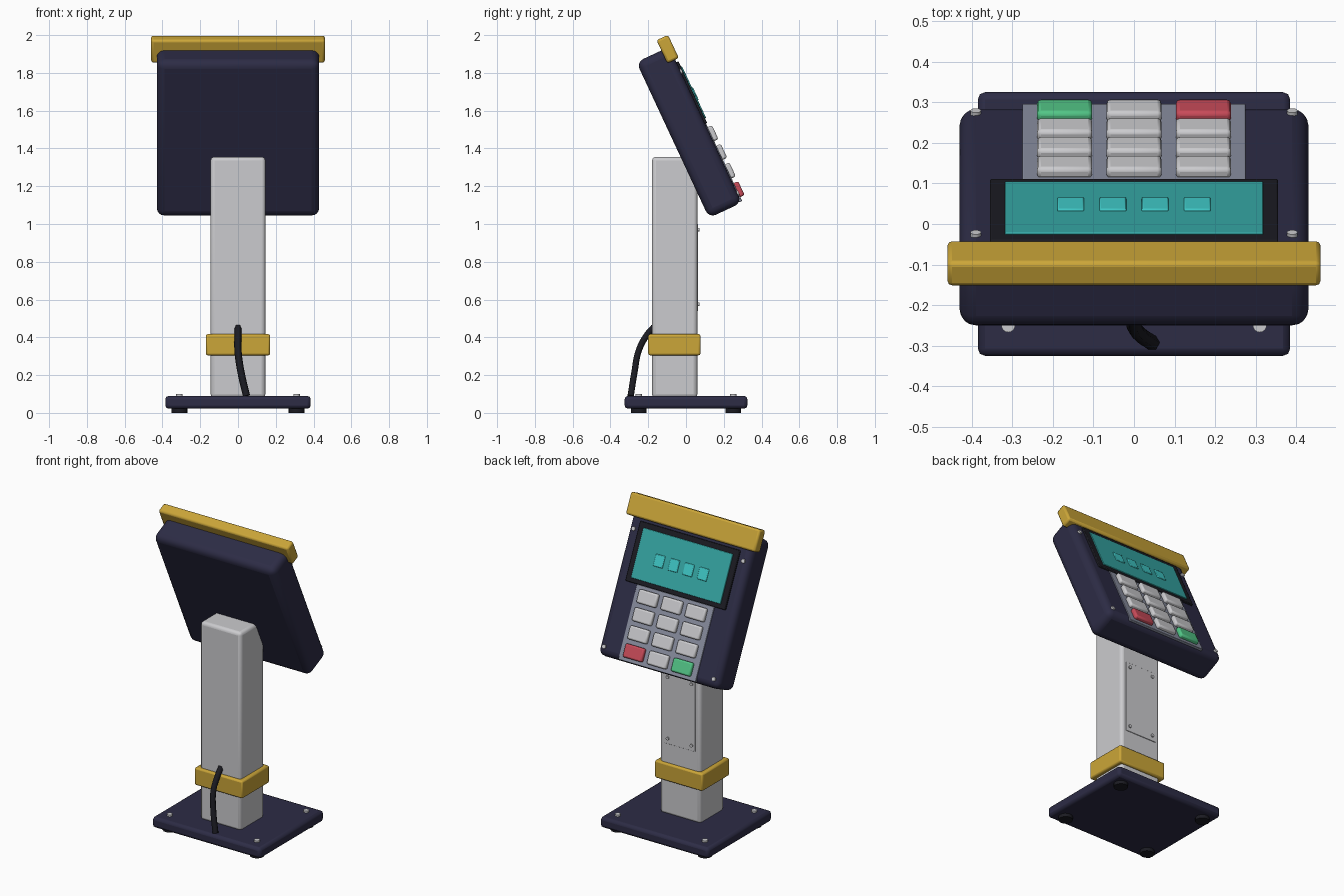
import bpy, math
from mathutils import Matrix, Vector

if "Cube" in bpy.data.objects:
    bpy.data.objects.remove(bpy.data.objects["Cube"])


def material(name, rgb):
    m = bpy.data.materials.new(name)
    m.diffuse_color = (*rgb, 1)
    m.use_nodes = True
    m.node_tree.nodes["Principled BSDF"].inputs["Base Color"].default_value = m.diffuse_color
    return m


NAVY = material("navy", (0.026, 0.025, 0.06))
GREY = material("light grey", (0.6, 0.6, 0.62))
GOLD = material("gold", (0.60, 0.38, 0.04))
TEAL = material("teal", (0.035, 0.38, 0.37))
AQUA = material("aqua", (0.05, 0.58, 0.57))
SLATE = material("slate grey", (0.25, 0.27, 0.35))
GREEN = material("green", (0.085, 0.56, 0.24))
RED = material("red", (0.58, 0.07, 0.10))
BLACK = material("black", (0.011, 0.011, 0.016))

# Tilted head frame: local y points out of the screen, local z up along it
HEAD = Matrix.Translation((0, 0.0165, 1.485)) @ Matrix.Rotation(math.radians(25), 4, 'X')
WORLD = Matrix.Identity(4)


def finish(name, mat, frame, bevel=0, segments=2):
    o = bpy.context.object
    o.name = name
    o.data.materials.append(mat)
    if bevel:
        b = o.modifiers.new("bevel", 'BEVEL')
        b.width = bevel
        b.segments = segments
    bpy.ops.object.shade_smooth_by_angle(angle=math.radians(35))
    o.matrix_world = frame
    return o


def box(name, mat, x, y, z, bevel=0, frame=WORLD, segments=2):
    """Box from (min, max) ranges inside a frame."""
    bpy.ops.mesh.primitive_cube_add(size=1)
    size = [r[1] - r[0] for r in (x, y, z)]
    mid = [(r[1] + r[0]) / 2 for r in (x, y, z)]
    bpy.context.object.data.transform(Matrix.Translation(mid) @ Matrix.Diagonal((*size, 1)))
    return finish(name, mat, frame, bevel, segments)


def disc(name, mat, centre, radius, depth, axis='Z', frame=WORLD):
    bpy.ops.mesh.primitive_cylinder_add(vertices=16, radius=radius, depth=depth)
    turn = Matrix.Rotation(math.radians(90), 4, 'X') if axis == 'Y' else WORLD
    bpy.context.object.data.transform(Matrix.Translation(centre) @ turn)
    return finish(name, mat, frame)


# Base plate with feet and bolts
box("base_plate", NAVY, (-0.385, 0.385), (-0.325, 0.325), (0.022, 0.09), 0.018)
for x in (-0.31, 0.31):
    for y in (-0.25, 0.25):
        disc("foot", BLACK, (x, y, 0.0125), 0.042, 0.025)
        disc("base_bolt", GREY, (x, y, 0.094), 0.017, 0.014)

# Post, collar and access cover
box("post", GREY, (-0.145, 0.145), (-0.18, 0.06), (0.08, 1.355), 0.02, segments=3)
box("collar", GOLD, (-0.17, 0.17), (-0.2, 0.077), (0.305, 0.417), 0.01)
box("access_cover", GREY, (-0.11, 0.11), (0.055, 0.064), (0.54, 1.0), 0.002)
for x in (-0.085, 0.085):
    for z in (0.575, 0.97):
        disc("cover_screw", GREY, (x, 0.065, z), 0.01, 0.012, 'Y')

# Power cable
curve = bpy.data.curves.new("power_cable", 'CURVE')
curve.dimensions = '3D'
curve.bevel_depth = 0.019
curve.bevel_resolution = 1
curve.use_fill_caps = True
curve.resolution_u = 6
path = [(0, -0.17, 0.455), (0, -0.205, 0.415), (0, -0.25, 0.33),
        (0.015, -0.272, 0.22), (0.045, -0.293, 0.09)]
spline = curve.splines.new('BEZIER')
spline.bezier_points.add(len(path) - 1)
for p, co in zip(spline.bezier_points, path):
    p.co = Vector(co)
    p.handle_left_type = p.handle_right_type = 'AUTO'
curve.materials.append(BLACK)
bpy.context.collection.objects.link(bpy.data.objects.new("power_cable", curve))

# Tilted head and hood
box("head_housing", NAVY, (-0.43, 0.43), (-0.096, 0.096), (-0.455, 0.455), 0.04, HEAD, 4)
box("hood", GOLD, (-0.46, 0.46), (0.05, 0.117), (0.38, 0.515), 0.012, HEAD)
for x in (-0.39, 0.39):
    for z in (-0.4, 0.31):
        disc("head_screw", GREY, (x, 0.097, z), 0.013, 0.014, 'Y', HEAD)

# Screen with four digit blocks
box("screen_bezel", BLACK, (-0.355, 0.355), (0.085, 0.108), (0.005, 0.365), 0.004, HEAD)
box("screen", TEAL, (-0.318, 0.318), (0.1, 0.114), (0.032, 0.333), 0.003, HEAD)
for i in range(4):
    x = (i - 1.5) * 0.104
    box("screen_digit", AQUA, (x - 0.033, x + 0.033), (0.11, 0.119), (0.135, 0.208), 0.004, HEAD)

# Keypad
box("keypad_plate", SLATE, (-0.275, 0.275), (0.085, 0.101), (-0.448, 0.005), 0.003, HEAD)
for row in range(4):
    for col in range(3):
        x, z = (col - 1) * 0.171, -0.057 - row * 0.109
        mat = GREY if row < 3 else (GREEN, GREY, RED)[col]
        box("key", mat, (x - 0.068, x + 0.068), (0.095, 0.126), (z - 0.041, z + 0.041), 0.01, HEAD)
